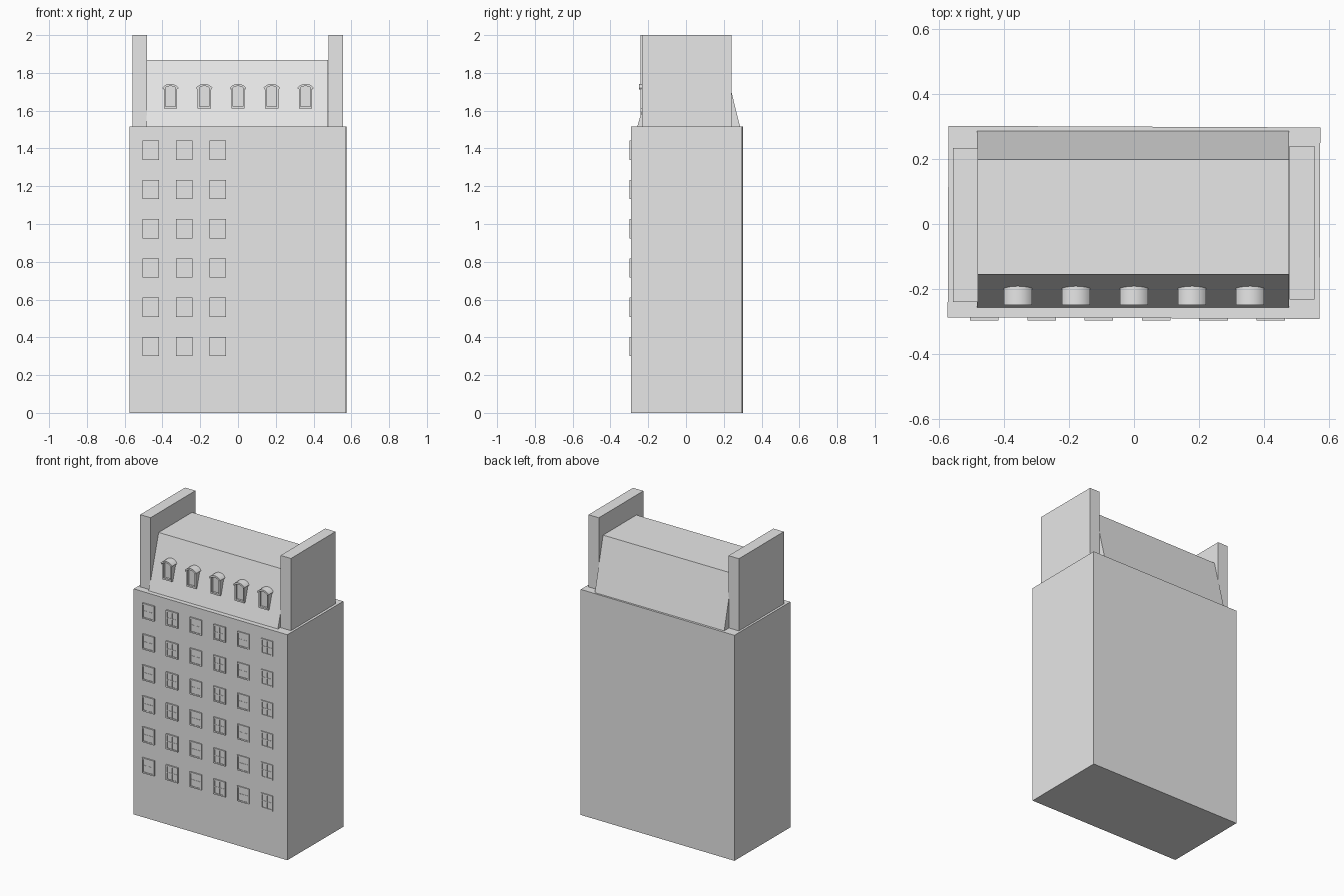
import bpy, bmesh, math
from mathutils import Matrix, Vector

cube = bpy.data.objects.get("Cube")
if cube:
    bpy.data.objects.remove(cube, do_unlink=True)

stone = bpy.data.materials.new("pale_grey_stone")
stone.use_nodes = True
stone.diffuse_color = (0.8, 0.8, 0.8, 1)
stone.node_tree.nodes["Principled BSDF"].inputs["Base Color"].default_value = (0.8, 0.8, 0.8, 1)


def finish(name, bm):
    bmesh.ops.recalc_face_normals(bm, faces=bm.faces)
    mesh = bpy.data.meshes.new(name)
    bm.to_mesh(mesh)
    bm.free()
    mesh.materials.append(stone)
    obj = bpy.data.objects.new(name, mesh)
    bpy.context.collection.objects.link(obj)
    return obj


def add_box(bm, x0, x1, y0, y1, z0, z1):
    centre = Vector((x0 + x1, y0 + y1, z0 + z1)) / 2
    size = (x1 - x0, y1 - y0, z1 - z0, 1)
    bmesh.ops.create_cube(bm, size=1, matrix=Matrix.Translation(centre) @ Matrix.Diagonal(size))


def box(name, *bounds):
    bm = bmesh.new()
    add_box(bm, *bounds)
    return finish(name, bm)


def prism(bm, points, shift):
    """Close a profile and extrude it along the shift vector."""
    face = bm.faces.new([bm.verts.new(p) for p in points])
    out = bmesh.ops.extrude_face_region(bm, geom=[face])["geom"]
    bmesh.ops.translate(bm, vec=shift, verts=[v for v in out if isinstance(v, bmesh.types.BMVert)])


# Main block, turned very slightly
EAVES = 1.515
body = box("building_block", -0.573, 0.573, -0.295, 0.295, 0, EAVES)
body.location.y = 0.005
body.rotation_euler.z = math.radians(-0.25)

# Gable walls
box("right_gable_wall", -0.558, -0.481, -0.241, 0.235, EAVES, 2)
box("left_gable_wall", 0.479, 0.556, -0.232, 0.241, EAVES, 2)

# Mansard roof
bm = bmesh.new()
section = [(-0.258, EAVES), (0.286, EAVES), (0.199, 1.868), (-0.155, 1.868)]
prism(bm, [(-0.484, y, z) for y, z in section], (0.961, 0, 0))
finish("mansard_roof", bm)

# Facade windows: border frame, shallow pane and crossing bars
W, H, RIM, BAR = 0.044, 0.051, 0.009, 0.003
frames, panes, bars = bmesh.new(), bmesh.new(), bmesh.new()
for col in range(6):
    x = -0.461 + 0.1765 * col
    for row in range(6):
        z = 0.352 + 0.2078 * row
        for s in (-1, 1):
            a, b = sorted((x + s * W, x + s * (W - RIM)))
            add_box(frames, a, b, -0.298, -0.28, z - H, z + H)
            a, b = sorted((z + s * H, z + s * (H - RIM)))
            add_box(frames, x - W + RIM, x + W - RIM, -0.298, -0.28, a, b)
        add_box(panes, x - W + RIM, x + W - RIM, -0.294, -0.28, z - H + RIM, z + H - RIM)
        add_box(bars, x - BAR, x + BAR, -0.2965, -0.28, z - H + RIM, z + H - RIM)
        add_box(bars, x - W + RIM, x + W - RIM, -0.296, -0.28, z - BAR, z + BAR)
finish("window_frames", frames)
finish("window_panes", panes)
finish("window_bars", bars)

# Dormers: jambs, sill, recessed pane and a curved hood
jambs, glass, hoods = bmesh.new(), bmesh.new(), bmesh.new()


def arc(x, half, base, rise, steps=10):
    radius = (half * half + rise * rise) / (2 * rise)
    reach = math.asin(half / radius)
    angles = [reach * (2 * i / steps - 1) for i in range(steps + 1)]
    return [(x + radius * math.sin(a), -0.249, base + rise - radius + radius * math.cos(a)) for a in angles]


for i in range(5):
    x = -0.358 + 0.179 * i
    for s in (-1, 1):
        a, b = sorted((x + s * 0.035, x + s * 0.026))
        add_box(jambs, a, b, -0.242, -0.19, 1.611, 1.724)
    add_box(jambs, x - 0.026, x + 0.026, -0.242, -0.19, 1.611, 1.622)
    add_box(glass, x - 0.026, x + 0.026, -0.228, -0.19, 1.622, 1.73)
    outer = arc(x, 0.043, 1.721, 0.021)
    inner = arc(x, 0.038, 1.712, 0.018)
    prism(hoods, outer + inner[::-1], (0, 0.062, 0))
finish("dormer_frames", jambs)
finish("dormer_panes", glass)
hood = finish("dormer_hoods", hoods)
bpy.ops.object.select_all(action='DESELECT')
hood.select_set(True)
bpy.context.view_layer.objects.active = hood
bpy.ops.object.shade_smooth_by_angle(angle=math.radians(30))
